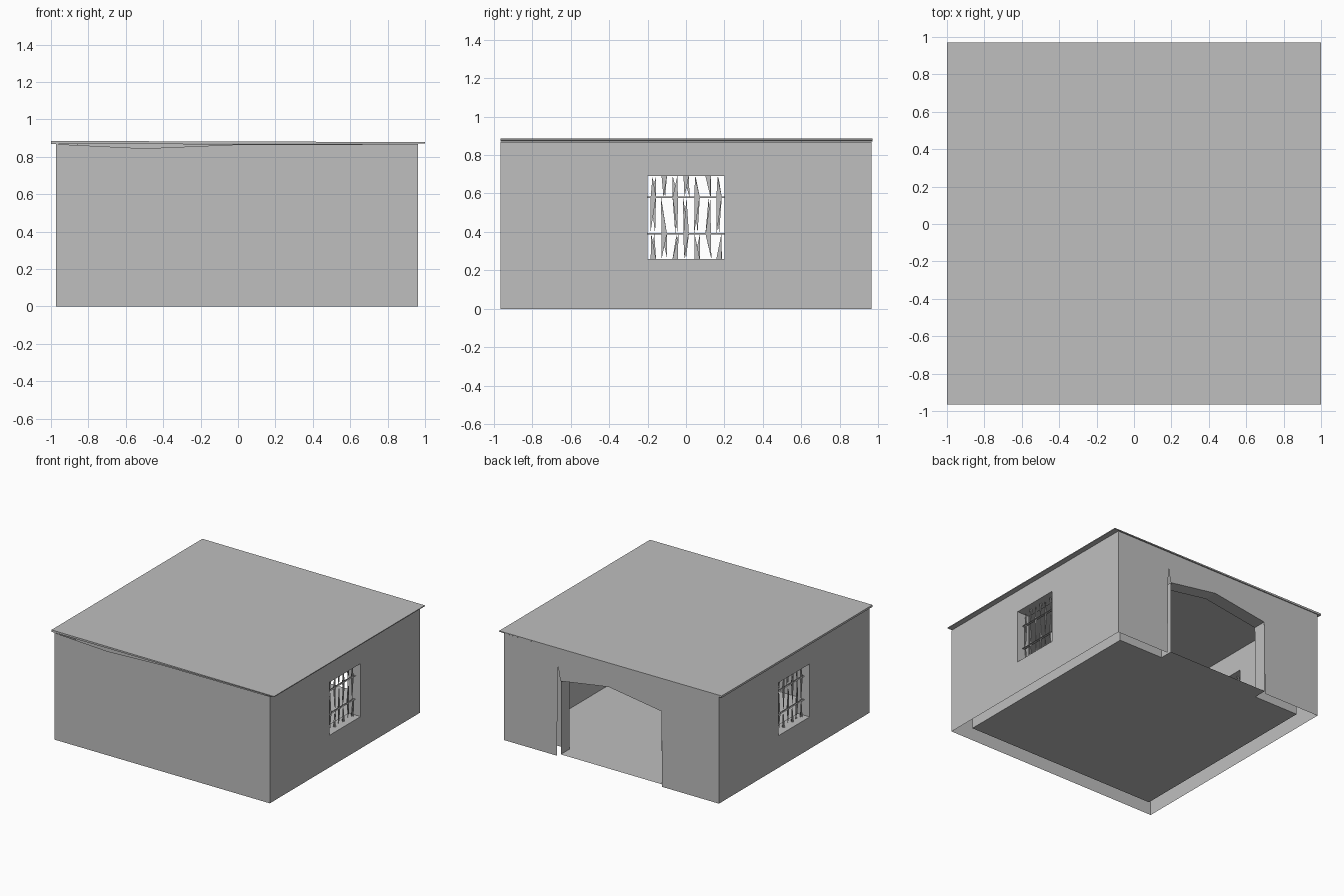
import bpy, bmesh, random
from mathutils import Vector

random.seed(4)
if "Cube" in bpy.data.objects:
    bpy.data.objects.remove(bpy.data.objects["Cube"])

GREY = (0.52, 0.52, 0.52, 1)
mat = bpy.data.materials.new("plain grey")
mat.use_nodes = True
mat.diffuse_color = GREY
mat.node_tree.nodes["Principled BSDF"].inputs["Base Color"].default_value = GREY


def finish(name, bm):
    me = bpy.data.meshes.new(name)
    bm.to_mesh(me)
    bm.free()
    me.materials.append(mat)
    ob = bpy.data.objects.new(name, me)
    bpy.context.collection.objects.link(ob)
    return ob


def place(axis, a, b, d):
    """Put 2D point (a, b) on the plane axis = d."""
    return {"x": (d, a, b), "y": (a, d, b), "z": (a, b, d)}[axis]


def panel(name, axis, d, facing, outline, hole=None):
    """Flat sheet with an optional hole, facing the + or - axis direction."""
    bm = bmesh.new()
    edges = []
    for loop in (outline, hole or []):
        vs = [bm.verts.new(place(axis, a, b, d)) for a, b in loop]
        edges += [bm.edges.new((vs[i - 1], vs[i])) for i in range(len(vs))]
    want = Vector(place(axis, 0, 0, facing))
    bmesh.ops.triangle_fill(bm, edges=edges, use_beauty=True, normal=want)
    bm.normal_update()
    bmesh.ops.reverse_faces(bm, faces=[f for f in bm.faces if f.normal.dot(want) < 0])
    bmesh.ops.dissolve_limit(bm, angle_limit=0.01, verts=bm.verts, edges=bm.edges)
    return finish(name, bm)


def reveal(name, axis, d0, d1, path, centre, closed):
    """Lining of an opening between the outer and inner sheets."""
    bm = bmesh.new()
    rows = [[bm.verts.new(place(axis, a, b, d)) for a, b in path] for d in (d0, d1)]
    for i in range(0 if closed else 1, len(path)):
        bm.faces.new((rows[0][i - 1], rows[0][i], rows[1][i], rows[1][i - 1]))
    bm.normal_update()
    c = Vector(place(axis, centre[0], centre[1], (d0 + d1) / 2))
    bmesh.ops.reverse_faces(bm, faces=[
        f for f in bm.faces if f.normal.dot(c - f.calc_center_median()) < 0])
    return finish(name, bm)


def rect(a0, a1, b0, b1):
    return [(a0, b0), (a1, b0), (a1, b1), (a0, b1)]


# Main sizes: thin outer and inner sheets with an open cavity between
XL, XR, Y, TOP = -0.972, 0.962, 0.965, 0.868
T = 0.11
IXL, IXR, IY, FLOOR = XL + T, XR - T, Y - T, 0.02

# Front wall, its top edge sagging under the roof
panel("front_wall_outer", "y", -Y, -1,
      [(XL, 0), (XR, 0), (XR, TOP), (0, 0.866), (-0.5, 0.845), (XL, TOP)])
panel("front_wall_inner", "y", -IY, 1, rect(IXL, IXR, FLOOR, TOP))

# Back wall with the low arched doorway and a narrow crack beside it
arch = [(0.45, 0.615), (0.02, 0.683), (-0.455, 0.612)]
panel("back_wall_outer", "y", Y, 1,
      [(XR, 0), (XR, TOP), (XL, TOP), (XL, 0), (-0.462, 0)] + arch[::-1]
      + [(0.455, 0.62), (0.476, 0.745), (0.485, 0)])
panel("back_wall_inner", "y", IY, -1,
      [(IXR, FLOOR), (IXR, TOP), (IXL, TOP), (IXL, FLOOR), (-0.46, FLOOR)]
      + arch[::-1] + [(0.45, FLOOR)])
reveal("doorway_lining", "y", Y, IY,
       [(0.45, FLOOR)] + arch + [(-0.46, FLOOR)], (0, 0.3), False)

# Side walls with square barred windows
window = rect(-0.2, 0.2, 0.26, 0.69)
for side, xo, xi, s in (("left", XR, IXR, 1), ("right", XL, IXL, -1)):
    panel(side + "_wall_outer", "x", xo, s, rect(-Y, Y, 0, TOP), window)
    panel(side + "_wall_inner", "x", xi, -s, rect(-IY, IY, FLOOR, TOP), window)
    reveal(side + "_window_lining", "x", xo, xi, window, (0, 0.47), True)

    # Bent bars: tapering slivers in three tiers between two cross bars
    bm = bmesh.new()
    xb = (xo + xi) / 2
    tiers = (0.26, 0.39, 0.58, 0.69)
    for i in range(7):
        y = -0.17 + 0.057 * i
        for t in range(3):
            z0, z1 = tiers[t], tiers[t + 1]
            if (i + t) % 2:
                z0, z1 = z1, z0
            lean = random.uniform(-0.02, 0.02)
            for dy, dx in ((0.014, 0), (0, 0.012)):
                bm.faces.new([bm.verts.new(p) for p in (
                    (xb - dx, y - dy, z0), (xb + dx, y + dy, z0),
                    (xb, y + (lean if dy else 0), z1))])
    for z in tiers[1:3]:
        for dz, dx in ((0.004, 0), (0, 0.012)):
            bm.faces.new([bm.verts.new(p) for p in (
                (xb - dx, -0.2, z - dz), (xb - dx, 0.2, z - dz),
                (xb + dx, 0.2, z + dz), (xb + dx, -0.2, z + dz))])
    finish(side + "_window_bars", bm)

# Floor sheet with a threshold tongue in the doorway
panel("floor", "z", FLOOR, 1,
      [(IXL, -IY), (IXR, -IY), (IXR, IY), (0.45, IY), (0.45, Y),
       (-0.46, Y), (-0.46, IY), (IXL, IY)])

# Thin roof slab, a little thinner towards the left side
bm = bmesh.new()
bmesh.ops.create_cube(bm, size=1)
for v in bm.verts:
    low = v.co.z < 0
    high_side = v.co.x < 0
    v.co = (-1 if high_side else 1, -0.966 if v.co.y < 0 else 0.971,
            (0.869 if high_side else 0.872) if low else (0.885 if high_side else 0.879))
finish("roof", bm)
